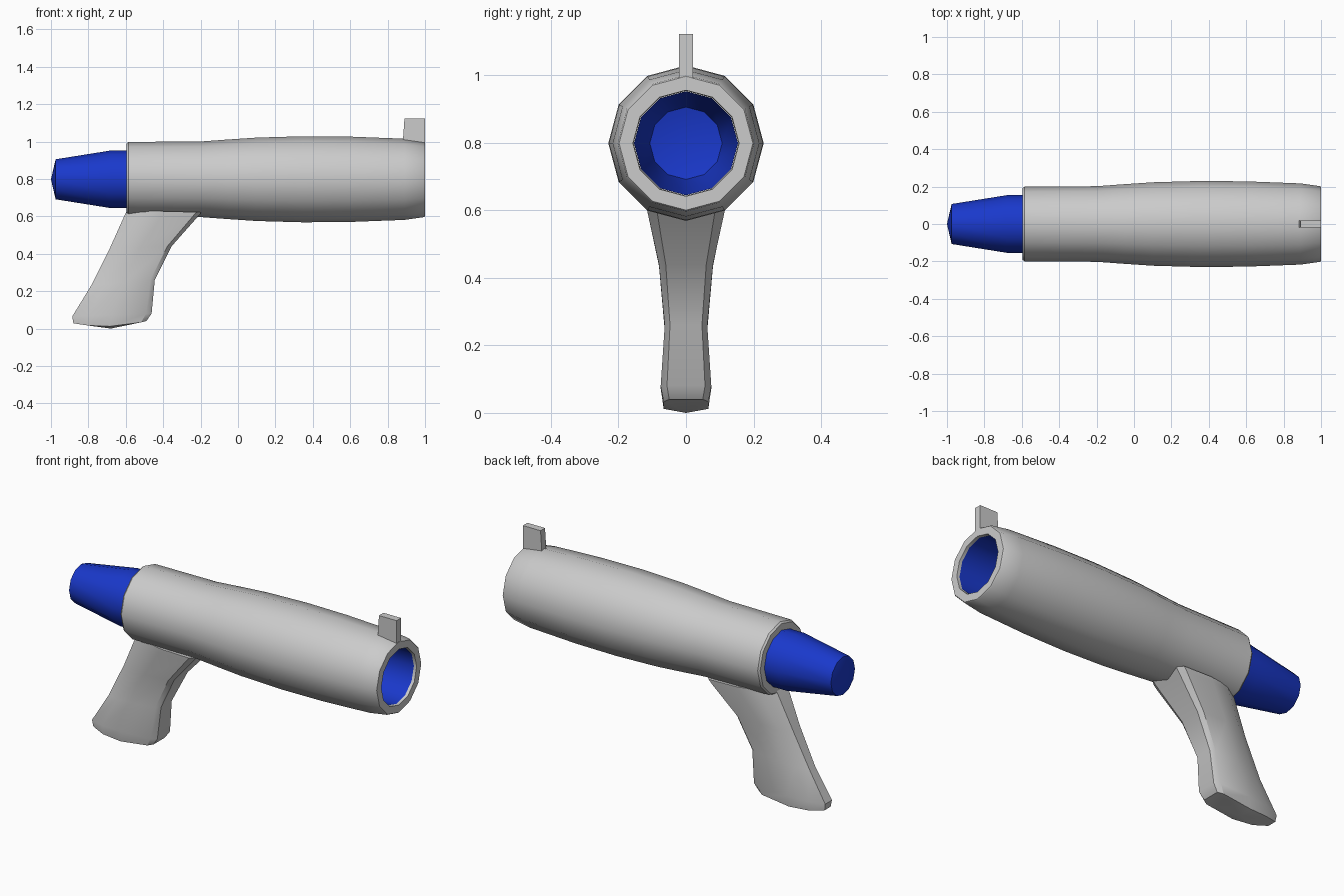
import bpy, bmesh
from math import sin, cos, pi, radians

if "Cube" in bpy.data.objects:
    bpy.data.objects.remove(bpy.data.objects["Cube"])

AXIS_Z = 0.798   # height of the barrel axis
SIDES = 12


def make_object(name, bm, smooth=True):
    bmesh.ops.recalc_face_normals(bm, faces=bm.faces)
    mesh = bpy.data.meshes.new(name)
    bm.to_mesh(mesh)
    bm.free()
    obj = bpy.data.objects.new(name, mesh)
    bpy.context.collection.objects.link(obj)
    if smooth:
        bpy.ops.object.select_all(action='DESELECT')
        obj.select_set(True)
        bpy.context.view_layer.objects.active = obj
        bpy.ops.object.shade_smooth_by_angle(angle=radians(35))
    return obj


def bridge(bm, a, b):
    n = len(a)
    for i in range(n):
        j = (i + 1) % n
        bm.faces.new((a[i], a[j], b[j], b[i]))


def fan(bm, ring, tip):
    v = bm.verts.new(tip)
    for i in range(len(ring)):
        bm.faces.new((ring[i], ring[(i + 1) % len(ring)], v))


def lathe(bm, profile, closed=False):
    """Spin (x, radius) points around the barrel axis."""
    rings = [[bm.verts.new((x, r * sin(2 * pi * k / SIDES),
                            AXIS_Z + r * cos(2 * pi * k / SIDES)))
              for k in range(SIDES)] for x, r in profile]
    for a, b in zip(rings, rings[1:]):
        bridge(bm, a, b)
    if closed:
        bridge(bm, rings[-1], rings[0])
    return rings


# Barrel housing: bulging outer shell with a straight bore
bm = bmesh.new()
lathe(bm, [(-0.595, 0.155), (-0.595, 0.192), (-0.585, 0.2), (-0.2, 0.202),
           (-0.05, 0.213), (0.1, 0.223), (0.35, 0.23), (0.6, 0.228),
           (0.89, 0.217), (0.995, 0.202), (1.0, 0.198), (1.0, 0.157)], closed=True)
make_object("barrel_housing", bm)

# Blue inner tube: open at the muzzle, tapered with a shallow cone at the rear
bm = bmesh.new()
tube = lathe(bm, [(0.985, 0.154), (-0.68, 0.154), (-0.975, 0.107)])
fan(bm, tube[-1], (-1.0, 0, AXIS_Z))
inner_tube = make_object("inner_tube", bm)
blue = bpy.data.materials.new("blue")
blue.diffuse_color = (0.01, 0.04, 0.6, 1)
blue.use_nodes = True
blue.node_tree.nodes["Principled BSDF"].inputs["Base Color"].default_value = blue.diffuse_color
inner_tube.data.materials.append(blue)

# Grip: stacked sections (front x, front z, rear x, rear z, half width, belly sag)
sections = [(-0.49, 0.04, -0.88, 0.028, 0.066, 0.022),
            (-0.462, 0.08, -0.886, 0.065, 0.075, 0.0),
            (-0.445, 0.26, -0.785, 0.23, 0.063, 0.0),
            (-0.355, 0.44, -0.685, 0.43, 0.08, 0.0),
            (-0.215, 0.598, -0.602, 0.615, 0.115, 0.0),
            (-0.195, 0.622, -0.592, 0.632, 0.118, 0.0)]
bm = bmesh.new()
rings = []
for xf, zf, xr, zr, w, sag in sections:
    length = xf - xr
    half = [(0.0, 0.75 * w), (0.07, w), (0.5, w), (0.8, 0.82 * w), (1.0, 0.4 * w)]
    pts = half + [(t, -y) for t, y in reversed(half)]
    rings.append([bm.verts.new((xf - t * length, y,
                                zf + t * (zr - zf) - sag * 4 * t * (1 - t)))
                  for t, y in pts])
for a, b in zip(rings, rings[1:]):
    bridge(bm, a, b)
fan(bm, rings[0], (-0.68, 0, 0.0))
bm.faces.new(rings[-1])
make_object("grip", bm)

# Front sight blade
bm = bmesh.new()
bmesh.ops.create_cube(bm, size=1)
for v in bm.verts:
    top = v.co.z > 0
    x = 0.999 if v.co.x > 0 else (0.89 if top else 0.88)
    v.co = (x, v.co.y * 0.04, 1.122 if top else 0.98)
make_object("front_sight", bm, smooth=False)
